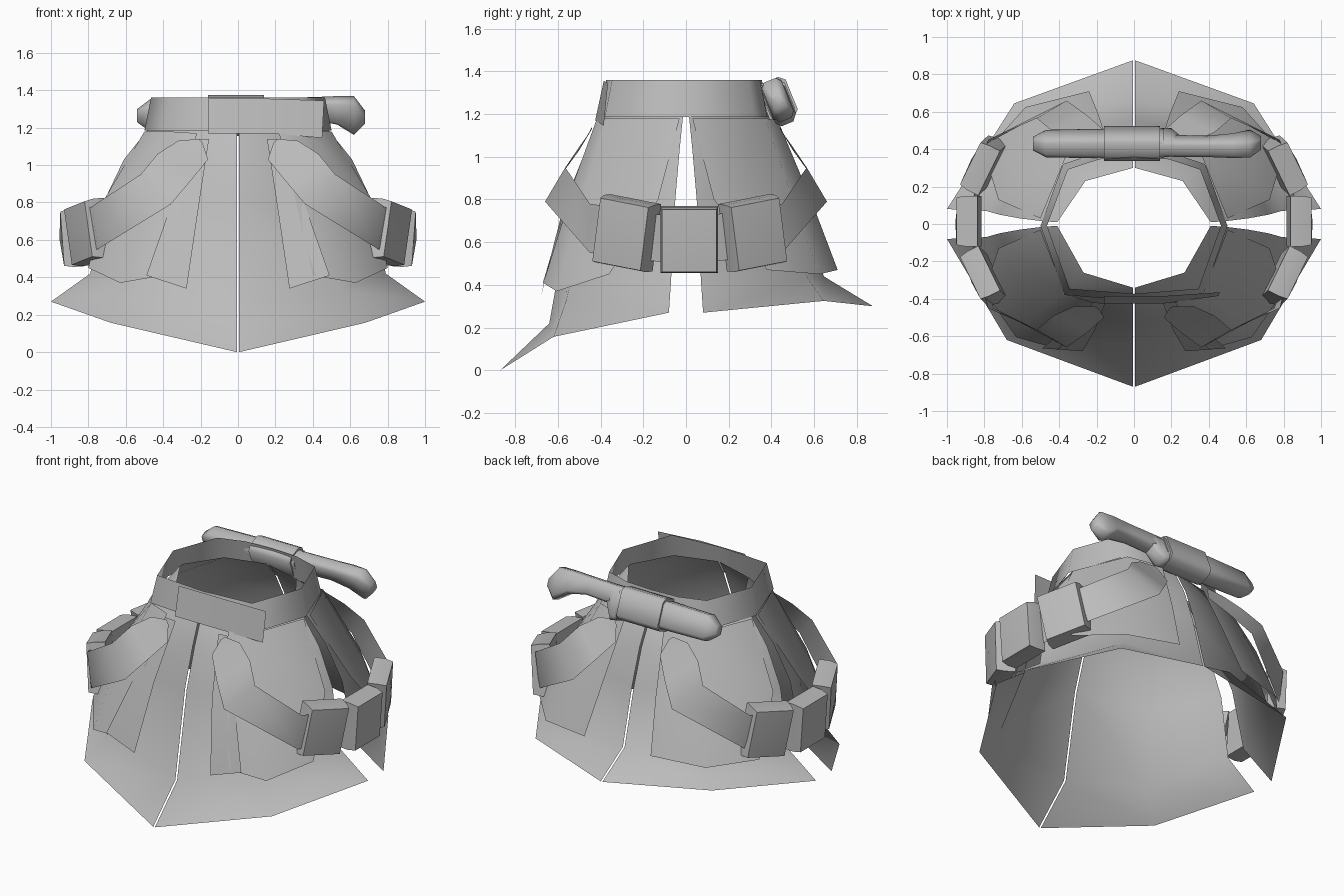
import bpy, bmesh, math
from mathutils import Matrix, Vector

if "Cube" in bpy.data.objects:
    bpy.data.objects.remove(bpy.data.objects["Cube"], do_unlink=True)

GREY = (0.5, 0.5, 0.5, 1.0)
cloth = bpy.data.materials.new("plain grey")
cloth.use_nodes = True
cloth.diffuse_color = GREY
cloth.node_tree.nodes["Principled BSDF"].inputs["Base Color"].default_value = GREY


def finish(name, bm, mirror=False):
    """Turn a bmesh into a smooth-shaded object, optionally mirrored across x."""
    mesh = bpy.data.meshes.new(name)
    bm.to_mesh(mesh)
    bm.free()
    mesh.materials.append(cloth)
    ob = bpy.data.objects.new(name, mesh)
    bpy.context.collection.objects.link(ob)
    bpy.ops.object.select_all(action="DESELECT")
    ob.select_set(True)
    bpy.context.view_layer.objects.active = ob
    bpy.ops.object.shade_smooth_by_angle(angle=math.radians(75))
    if mirror:
        mod = ob.modifiers.new("mirror", "MIRROR")
        mod.use_mirror_merge = False
    return ob


def sheet(name, rows, mirror=True, closed=False):
    """Thin cloth sheet through rows of points, facing away from the z axis."""
    bm = bmesh.new()
    grid = [[bm.verts.new(p) for p in row] for row in rows]
    n = len(rows[0])
    for a, b in zip(grid, grid[1:]):
        for i in range(n if closed else n - 1):
            j = (i + 1) % n
            bm.faces.new((a[i], a[j], b[j], b[i]))
    bm.normal_update()
    facing = sum(f.normal.xy.dot(f.calc_center_median().xy) for f in bm.faces)
    if facing < 0:
        bmesh.ops.reverse_faces(bm, faces=bm.faces)
    return finish(name, bm, mirror)


def loft(name, sections, place):
    """Solid of octagonal sections along x: (x, half height, half depth, lift)."""
    bm = bmesh.new()
    rings = []
    for x, h, d, lift in sections:
        outline = [(d, .75 * h), (.6 * d, h), (-.6 * d, h), (-d, .75 * h),
                   (-d, -.75 * h), (-.6 * d, -h), (.6 * d, -h), (d, -.75 * h)]
        rings.append([bm.verts.new(place @ Vector((x, v, w + lift))) for v, w in outline])
    for a, b in zip(rings, rings[1:]):
        for i in range(8):
            bm.faces.new((a[i], a[i - 1], b[i - 1], b[i]))
    bm.faces.new(rings[0])
    bm.faces.new(rings[-1])
    bmesh.ops.recalc_face_normals(bm, faces=bm.faces)
    return finish(name, bm)


# Skirt: two front and two back panels with narrow centre slits and side gaps
sheet("front_skirt_panel", [
    [(.006, -.34, 1.28), (.27, -.26, 1.28), (.41, -.01, 1.28)],
    [(.006, -.40, 1.18), (.36, -.33, 1.18), (.49, -.015, 1.18)],
    [(.006, -.46, 1.03), (.43, -.38, 1.03), (.61, -.03, 1.03)],
    [(.006, -.54, .78), (.51, -.45, .79), (.72, -.05, .80)],
    [(.006, -.64, .22), (.56, -.56, .33), (.79, -.07, .42)],
    [(.006, -.87, 0), (.68, -.62, .157), (1, -.08, .27)]])
sheet("back_skirt_panel", [
    [(.006, .30, 1.28), (.26, .23, 1.28), (.41, .01, 1.28)],
    [(.006, .39, 1.18), (.36, .32, 1.18), (.49, .015, 1.18)],
    [(.006, .47, 1.03), (.43, .38, 1.03), (.61, .03, 1.03)],
    [(.006, .55, .80), (.51, .46, .80), (.72, .05, .80)],
    [(.006, .645, .44), (.55, .57, .43), (.79, .07, .42)],
    [(.006, .875, .30), (.64, .645, .325), (1, .08, .27)]])

# Waist belt with an overlapping tail at the front
half = [(0, -.41), (.37, -.38), (.5, -.01), (.38, .32), (.2, .38), (0, .39)]
ring = half + [(-x, y) for x, y in reversed(half[1:-1])]
sheet("belt", [[(x, y, 1.185) for x, y in ring],
               [(x * .93, y * .91, 1.36) for x, y in ring]],
      mirror=False, closed=True)
sheet("belt_tail", [[(-.16, -.385, 1.355), (.16, -.385, 1.355), (.46, -.365, 1.345)],
                    [(-.16, -.425, 1.17), (.16, -.425, 1.17), (.45, -.385, 1.145)]],
      mirror=False)

# Hanging flaps over the skirt
sheet("front_strip", [
    [(.155, -.425, 1.14), (.25, -.415, 1.14)],
    [(.21, -.57, .78), (.36, -.55, .78)],
    [(.275, -.68, .34), (.49, -.665, .41)]])
sheet("front_flap", [
    [(.22, -.42, 1.17), (.37, -.37, 1.18), (.50, -.03, 1.18)],
    [(.31, -.555, .8), (.53, -.49, .8), (.725, -.13, .8)],
    [(.40, -.67, .41), (.63, -.605, .37), (.80, -.36, .45)]])
sheet("back_flap", [
    [(.14, .43, 1.17), (.36, .37, 1.18), (.50, .03, 1.18)],
    [(.19, .585, .8), (.53, .50, .8), (.725, .13, .8)],
    [(.24, .71, .47), (.58, .625, .45), (.80, .38, .47)]])

# Pouch strap: leaves the belt, wraps the hip and rises again at the back
upper = [(.21, -.44, 1.14), (.32, -.44, 1.13), (.43, -.49, 1.06), (.52, -.565, .95),
         (.78, -.45, .78), (.86, -.14, .73)]
lower = [(.19, -.45, 1.12), (.16, -.50, 1.03), (.25, -.58, .92), (.36, -.66, .79),
         (.75, -.45, .55), (.83, -.14, .51)]
for edge in (upper, lower):
    edge += [(x, -y, z) for x, y, z in reversed(edge)]
sheet("pouch_strap", [upper, lower])

# Three rounded pouches on each hip
for name, x, y, z, turn, height, lean in (
        ("front_pouch", .81, -.285, .64, -26, .32, -10),
        ("side_pouch", .89, .015, .61, 0, .31, 0),
        ("back_pouch", .81, .32, .64, 26, .32, 10)):
    bm = bmesh.new()
    bmesh.ops.create_cube(bm, size=1)
    bmesh.ops.subdivide_edges(bm, edges=bm.edges, cuts=1, use_grid_fill=True)
    for v in bm.verts:
        outer = v.co.x > .4
        edge = .94 if outer else 1
        rim = outer and (abs(v.co.y) > .4 or abs(v.co.z) > .4)
        v.co = Vector((v.co.x * .13 - (.015 if rim else 0),
                       v.co.y * .27 * edge, v.co.z * height * edge))
    place = (Matrix.Translation((x, y, z))
             @ Matrix.Rotation(math.radians(turn), 4, "Z")
             @ Matrix.Rotation(math.radians(lean), 4, "X")
             @ Matrix.Rotation(math.radians(4), 4, "Y"))
    bm.transform(place)
    finish(name, bm, mirror=True)

# Sheathed knife across the small of the back, leaning with the belt
tilt = Matrix.Translation((0, .43, 1.265)) @ Matrix.Rotation(math.radians(22), 4, "X")
loft("sheath", [(-.54, .03, .03, 0), (-.47, .08, .055, 0), (-.15, .085, .06, 0),
                (.16, .085, .06, 0)], tilt)
loft("sheath_sleeve", [(-.16, .1, .07, 0), (.14, .1, .07, 0)], tilt)
loft("knife_guard", [(.15, .09, .055, -.02), (.2, .1, .05, -.02), (.25, .05, .04, .03)], tilt)
loft("knife_handle", [(.14, .06, .045, .03), (.4, .055, .045, .04), (.53, .07, .05, .03),
                      (.62, .1, .05, 0), (.68, .03, .03, -.01)], tilt)
